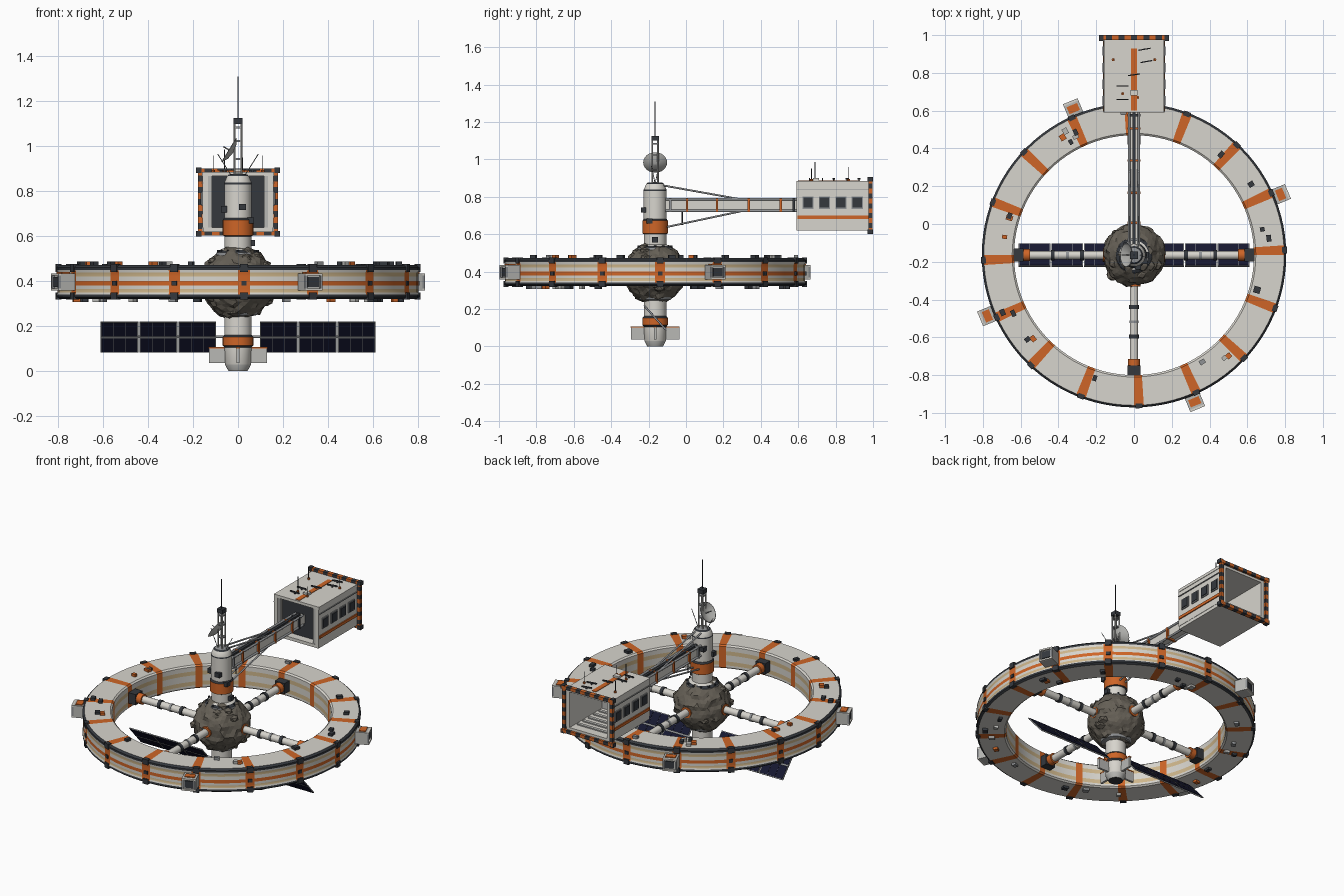
import bpy, bmesh, math, random
from mathutils import Matrix, Vector, noise

if "Cube" in bpy.data.objects:
    bpy.data.objects.remove(bpy.data.objects["Cube"])
random.seed(4)

PALETTE = {
    "white paint": (0.68, 0.66, 0.61), "orange paint": (0.62, 0.13, 0.02),
    "tan panel": (0.62, 0.47, 0.26), "charcoal": (0.035, 0.04, 0.048),
    "navy cell": (0.008, 0.009, 0.03), "steel grey": (0.28, 0.29, 0.30),
    "rock": (0.13, 0.115, 0.092), "pale grey": (0.48, 0.48, 0.46),
}
MATS = []
for mat_name, colour in PALETTE.items():
    m = bpy.data.materials.new(mat_name)
    m.use_nodes = True
    m.diffuse_color = (*colour, 1)
    m.node_tree.nodes["Principled BSDF"].inputs["Base Color"].default_value = (*colour, 1)
    MATS.append(m)
WHITE, ORANGE, TAN, DARK, NAVY, STEEL, ROCK, PALE = range(len(MATS))
HUB_Y = -0.165
HUB = Matrix.Translation((0, HUB_Y, 0))


def polar(degrees):
    return HUB @ Matrix.Rotation(math.radians(degrees), 4, "Z")


class Part:
    """Collects primitives into one named object."""
    def __init__(self, name, frame=None):
        self.name, self.bm, self.frame = name, bmesh.new(), frame or Matrix()

    def paint(self, verts, mat):
        for f in {f for v in verts for f in v.link_faces}:
            f.material_index = mat

    def box(self, lo, hi, mat, turn=None):
        lo, hi = Vector(lo), Vector(hi)
        place = Matrix.Translation((lo + hi) / 2) @ (turn or Matrix())
        place = self.frame @ place @ Matrix.Diagonal((*(hi - lo), 1))
        self.paint(bmesh.ops.create_cube(self.bm, size=1, matrix=place)["verts"], mat)

    def rod(self, a, b, r, mat, r2=None, sides=12):
        a, b = Vector(a), Vector(b)
        place = Matrix.Translation((a + b) / 2) @ (b - a).to_track_quat("Z", "Y").to_matrix().to_4x4()
        made = bmesh.ops.create_cone(self.bm, cap_ends=True, segments=sides, radius1=r,
                                     radius2=r if r2 is None else r2,
                                     depth=(b - a).length, matrix=self.frame @ place)
        self.paint(made["verts"], mat)

    def lathe(self, profile, segs, rule=None, closed=False):
        """Revolve (radius, height, band material) points around the local z axis."""
        rings = []
        for i in range(segs):
            a = math.tau * i / segs
            rings.append([self.bm.verts.new(self.frame @ Vector((r * math.cos(a), r * math.sin(a), z)))
                          for r, z, _ in profile])
        count = len(profile)
        for i, ring in enumerate(rings):
            after = rings[(i + 1) % segs]
            for j in range(count if closed else count - 1):
                k = (j + 1) % count
                f = self.bm.faces.new((ring[j], after[j], after[k], ring[k]))
                f.material_index = rule(i, profile[j][2]) if rule else profile[j][2]

    def done(self, smooth=False):
        mesh = bpy.data.meshes.new(self.name)
        bmesh.ops.recalc_face_normals(self.bm, faces=self.bm.faces)
        self.bm.to_mesh(mesh)
        self.bm.free()
        for mat in MATS:
            mesh.materials.append(mat)
        ob = bpy.data.objects.new(self.name, mesh)
        bpy.context.collection.objects.link(ob)
        if smooth:
            bpy.ops.object.select_all(action="DESELECT")
            ob.select_set(True)
            bpy.context.view_layer.objects.active = ob
            bpy.ops.object.shade_smooth_by_angle(angle=math.radians(32))
        return ob


# Habitat ring: one segment in six carries an orange marker
ring = Part("habitat_ring", HUB)
ring.lathe([(0.795, 0.322, DARK), (0.806, 0.33, DARK), (0.806, 0.342, WHITE), (0.802, 0.35, TAN),
            (0.802, 0.365, WHITE), (0.802, 0.38, ORANGE), (0.802, 0.4, WHITE), (0.802, 0.422, TAN),
            (0.802, 0.438, WHITE), (0.806, 0.45, DARK), (0.806, 0.462, DARK), (0.795, 0.472, WHITE),
            (0.645, 0.472, WHITE), (0.635, 0.464, WHITE), (0.635, 0.435, TAN), (0.635, 0.41, WHITE),
            (0.635, 0.37, TAN), (0.635, 0.345, WHITE), (0.635, 0.33, WHITE), (0.645, 0.322, WHITE)],
           96, lambda i, mat: ORANGE if i % 6 == 0 and mat != DARK else mat, closed=True)
ring.done(smooth=True)

# Dark clamps over the rim at every marker
clamps = Part("rim_clamps")
for i in range(16):
    clamps.frame = polar(i * 22.5 + 1.9)
    for lo, hi in ((0.318, 0.35), (0.442, 0.476)):
        clamps.box((0.785, -0.018, lo), (0.811, 0.018, hi), DARK)
    clamps.box((0.79, -0.012, 0.38), (0.808, 0.012, 0.4), DARK)
clamps.done()

# Small equipment boxes scattered on both ring faces
gear = Part("ring_equipment")
for i in range(44):
    gear.frame = polar(random.uniform(0, 360))
    r, w, d = random.uniform(0.67, 0.76), random.uniform(0.01, 0.018), random.uniform(0.01, 0.018)
    z, high = (0.47, 0.488) if i % 2 else (0.308, 0.324)
    gear.box((r - w, -d, z), (r + w, d, high), random.choice((DARK, DARK, STEEL, ORANGE, PALE)))
gear.done()

# Docking pods on the outer wall
for i in range(4):
    dock = Part(f"docking_pod_{i + 1}", polar(22.5 + 90 * i))
    dock.box((0.78, -0.042, 0.358), (0.87, 0.042, 0.435), PALE)
    dock.box((0.87, -0.042, 0.425), (0.882, 0.042, 0.435), WHITE)
    dock.box((0.87, -0.042, 0.358), (0.882, 0.042, 0.368), WHITE)
    for s in (-1, 1):
        dock.box((0.87, s * 0.037 - 0.005, 0.368), (0.882, s * 0.037 + 0.005, 0.425), STEEL)
    dock.box((0.868, -0.026, 0.375), (0.876, 0.026, 0.418), DARK)
    dock.box((0.82, -0.03, 0.435), (0.86, 0.03, 0.44), ORANGE)
    dock.done()

# Spokes
for i in range(4):
    spoke = Part(f"spoke_{i + 1}", polar(90 * i))
    z = 0.395
    for a, b, r, mat in ((0.1, 0.63, 0.022, WHITE), (0.13, 0.165, 0.034, ORANGE), (0.265, 0.285, 0.027, DARK),
                         (0.345, 0.36, 0.025, STEEL), (0.42, 0.44, 0.027, DARK), (0.55, 0.59, 0.032, ORANGE)):
        spoke.rod((a, 0, z), (b, 0, z), r, mat, sides=20)
    spoke.box((0.585, -0.034, z - 0.034), (0.636, 0.034, z + 0.034), DARK)
    spoke.done(smooth=True)

# Rock core, faceted
rock = Part("rock_core", Matrix.Translation((0, HUB_Y, 0.393)))
bmesh.ops.create_icosphere(rock.bm, subdivisions=4, radius=1, matrix=Matrix())
for v in rock.bm.verts:
    n = v.co.normalized()
    bump = noise.noise(n * 2.3) * 0.012 + abs(noise.noise(n * 5.5)) * 0.022
    v.co = rock.frame @ (n * (0.158 + bump))
rock.paint(rock.bm.verts, ROCK)
for i in range(16):
    n = Vector((random.gauss(0, 1), random.gauss(0, 1), random.gauss(0, 1))).normalized()
    place = rock.frame @ Matrix.Translation(n * 0.153) @ Matrix.Diagonal((1, 1, 0.7, 1))
    chunk = bmesh.ops.create_icosphere(rock.bm, subdivisions=1, radius=random.uniform(0.022, 0.036), matrix=place)
    rock.paint(chunk["verts"], ROCK)
rock.done()

# Central column, upper and lower
upper = Part("upper_column", HUB)
upper.lathe([(0.1, 0.5, STEEL), (0.095, 0.528, DARK), (0.078, 0.538, WHITE), (0.06, 0.545, WHITE),
             (0.06, 0.6, DARK), (0.068, 0.604, ORANGE), (0.068, 0.672, DARK), (0.061, 0.682, WHITE),
             (0.061, 0.83, DARK), (0.061, 0.838, WHITE), (0.048, 0.868, DARK), (0.04, 0.875, STEEL),
             (0, 0.88, STEEL)], 32)
upper.done(smooth=True)
lower = Part("lower_column", HUB)
lower.lathe([(0, 0, DARK), (0.042, 0, PALE), (0.058, 0.03, WHITE), (0.06, 0.105, DARK), (0.068, 0.115, ORANGE),
             (0.068, 0.152, DARK), (0.06, 0.162, WHITE), (0.06, 0.245, STEEL), (0.085, 0.25, STEEL),
             (0.1, 0.285, STEEL)], 32)
lower.done(smooth=True)
details = Part("column_equipment", HUB)
for x, y, z in ((-0.06, -0.02, 0.72), (0.055, -0.03, 0.67), (0.06, 0, 0.57), (0.02, -0.06, 0.73), (-0.04, 0.05, 0.77)):
    details.box((x - 0.016, y - 0.016, z - 0.014), (x + 0.016, y + 0.016, z + 0.014), DARK)
for i in range(12):
    a = math.tau * i / 12
    details.rod((0.088 * math.cos(a), 0.088 * math.sin(a), 0.52), (0.088 * math.cos(a), 0.088 * math.sin(a), 0.54), 0.006, DARK, sides=6)
details.done()

# Tail fins with orange top edges
for i in range(4):
    fin = Part(f"tail_fin_{i + 1}", polar(90 * i))
    fin.box((0.05, -0.007, 0.037), (0.13, 0.007, 0.1), PALE)
    fin.box((0.05, -0.008, 0.1), (0.131, 0.008, 0.107), ORANGE)
    fin.done()

# Solar wings, tilted about the x axis
tilt = Matrix.Translation((0, HUB_Y, 0.153)) @ Matrix.Rotation(math.radians(-48), 4, "X")
for side, label in ((-1, "right"), (1, "left")):
    wing = Part(f"solar_wing_{label}", tilt @ Matrix.Diagonal((side, 1, 1, 1)))
    wing.rod((0.03, 0, 0), (0.61, 0, 0), 0.006, STEEL)
    for k in range(3):
        x = 0.097 + k * 0.173
        wing.box((x, -0.09, -0.003), (x + 0.168, 0.09, 0.003), STEEL)
        for col in range(3):
            for low in (-0.085, 0.006):
                cx = x + 0.005 + col * 0.0535
                wing.box((cx, low, -0.005), (cx + 0.0515, low + 0.079, 0.005), NAVY)
    wing.done()

# Mast, whiskers and dish
mast = Part("antenna_mast", HUB)
for sx in (-1, 1):
    for sy in (-1, 1):
        mast.rod((sx * 0.015, sy * 0.015, 0.865), (sx * 0.015, sy * 0.015, 1.105), 0.0045, PALE, sides=8)
    mast.rod((sx * 0.03, 0, 0.87), (sx * 0.09, -0.02 * sx, 0.965), 0.002, STEEL, sides=6)
for z in (0.94, 1.02, 1.08):
    mast.box((-0.018, -0.018, z), (0.018, 0.018, z + 0.007), STEEL)
mast.box((-0.02, -0.02, 1.1), (0.02, 0.02, 1.125), DARK)
mast.rod((0, 0, 1.12), (0, 0, 1.31), 0.003, DARK, sides=8)
mast.done()
aim = Vector((-0.85, 0, 0.52)).to_track_quat("Z", "Y").to_matrix().to_4x4()
dish = Part("dish", Matrix.Translation((-0.026, HUB_Y, 0.975)) @ aim)
dish.lathe([(0, -0.006, PALE), (0.035, 0, PALE), (0.064, 0.016, STEEL), (0.06, 0.018, PALE),
            (0.033, 0.004, PALE), (0, -0.002, PALE)], 24)
dish.rod((0, 0, 0), (0, 0, 0.045), 0.003, STEEL)
dish.done(smooth=True)

# Boom linking the column to the cargo bay
boom = Part("boom")
boom.box((-0.024, -0.13, 0.728), (0.024, 0.67, 0.782), WHITE)
for s in (-1, 1):
    boom.rod((s * 0.026, -0.11, 0.787), (s * 0.026, 0.62, 0.787), 0.007, STEEL)
    boom.rod((s * 0.026, -0.11, 0.725), (s * 0.026, 0.62, 0.725), 0.007, STEEL)
    boom.rod((s * 0.02, -0.13, 0.862), (s * 0.022, 0.29, 0.787), 0.005, STEEL)
    boom.rod((s * 0.02, -0.12, 0.635), (s * 0.022, 0.29, 0.722), 0.005, STEEL)
boom.rod((0, -0.02, 0.65), (0, -0.02, 0.73), 0.004, DARK)
boom.box((-0.008, -0.12, 0.782), (0.008, 0.62, 0.793), DARK)
for y, mat in ((-0.09, STEEL), (0.0, ORANGE), (0.16, ORANGE), (0.33, ORANGE), (0.5, ORANGE), (0.57, DARK)):
    boom.box((-0.034, y, 0.718), (0.034, y + 0.012, 0.792), mat)
boom.done()

# Cargo bay: open at the back, recessed dark wall at the front
bay = Part("cargo_bay")
bay.box((-0.155, 0.59, 0.62), (0.155, 0.985, 0.64), WHITE)
bay.box((-0.16, 0.59, 0.867), (0.16, 0.985, 0.885), WHITE)
for s in (-1, 1):
    bay.box((s * 0.145 - 0.012, 0.59, 0.64), (s * 0.145 + 0.012, 0.985, 0.867), WHITE)
    bay.box((s * 0.128 - 0.012, 0.592, 0.64), (s * 0.128 + 0.012, 0.605, 0.867), PALE)
    bay.box((s * 0.158 - 0.004, 0.59, 0.835), (s * 0.158 + 0.004, 0.98, 0.84), STEEL)
    bay.box((s * 0.159 - 0.004, 0.595, 0.682), (s * 0.159 + 0.004, 0.975, 0.7), ORANGE)
    for k in range(4):
        y = 0.622 + k * 0.088
        bay.box((s * 0.159 - 0.004, y, 0.735), (s * 0.159 + 0.004, y + 0.06, 0.802), STEEL)
        bay.box((s * 0.163 - 0.004, y + 0.005, 0.742), (s * 0.163 + 0.004, y + 0.055, 0.795), DARK)
bay.box((-0.135, 0.64, 0.64), (0.135, 0.65, 0.867), DARK)
bay.box((-0.135, 0.65, 0.64), (0.135, 0.66, 0.867), PALE)
for k in range(5):
    bay.box((-0.12, 0.69 + k * 0.055, 0.64), (0.12, 0.71 + k * 0.055, 0.647), PALE)
bay.done()

# Striped frame round the bay opening
frame = Part("hazard_frame")
for k in range(11):
    mat, x, z = (DARK if k % 2 else ORANGE), -0.181 + k * 0.0329, 0.606 + k * 0.0265
    for s in (-1, 1):
        frame.box((x, 0.974, 0.753 + s * 0.139 - 0.01), (x + 0.0329, 1.0, 0.753 + s * 0.139 + 0.01), mat)
        frame.box((s * 0.168 - 0.01, 0.976, z), (s * 0.168 + 0.01, 0.998, z + 0.0265), mat)
for s in (-1, 1):
    for z in (0.612, 0.894):
        frame.box((s * 0.174 - 0.012, 0.97, z - 0.012), (s * 0.174 + 0.012, 1.0, z + 0.012), DARK)
frame.done()

# Roof stripe, rails and aerials
roof = Part("bay_roof_equipment")
roof.box((-0.015, 0.6, 0.884), (0.015, 0.93, 0.888), ORANGE)
roof.box((-0.018, 0.68, 0.885), (0.018, 0.71, 0.9), WHITE)
for x, y, turn in ((-0.06, 0.66, 0), (-0.06, 0.73, 0), (0.0, 0.79, 8), (0.065, 0.86, 10), (0.055, 0.925, 10)):
    roof.box((x - 0.032, y - 0.003, 0.893), (x + 0.032, y + 0.003, 0.901), DARK, Matrix.Rotation(math.radians(turn), 4, "Z"))
    roof.box((x - 0.004, y - 0.003, 0.885), (x + 0.004, y + 0.003, 0.894), DARK)
for x, y, top in ((-0.11, 0.87, 0.96), (0.11, 0.87, 0.96), (-0.06, 0.69, 0.985), (0.02, 0.67, 0.95)):
    roof.rod((x, y, 0.88), (x, y, top), 0.0025, DARK, sides=6)
    roof.rod((x, y, 0.88), (x, y, 0.895), 0.008, ORANGE, sides=8)
roof.done()
